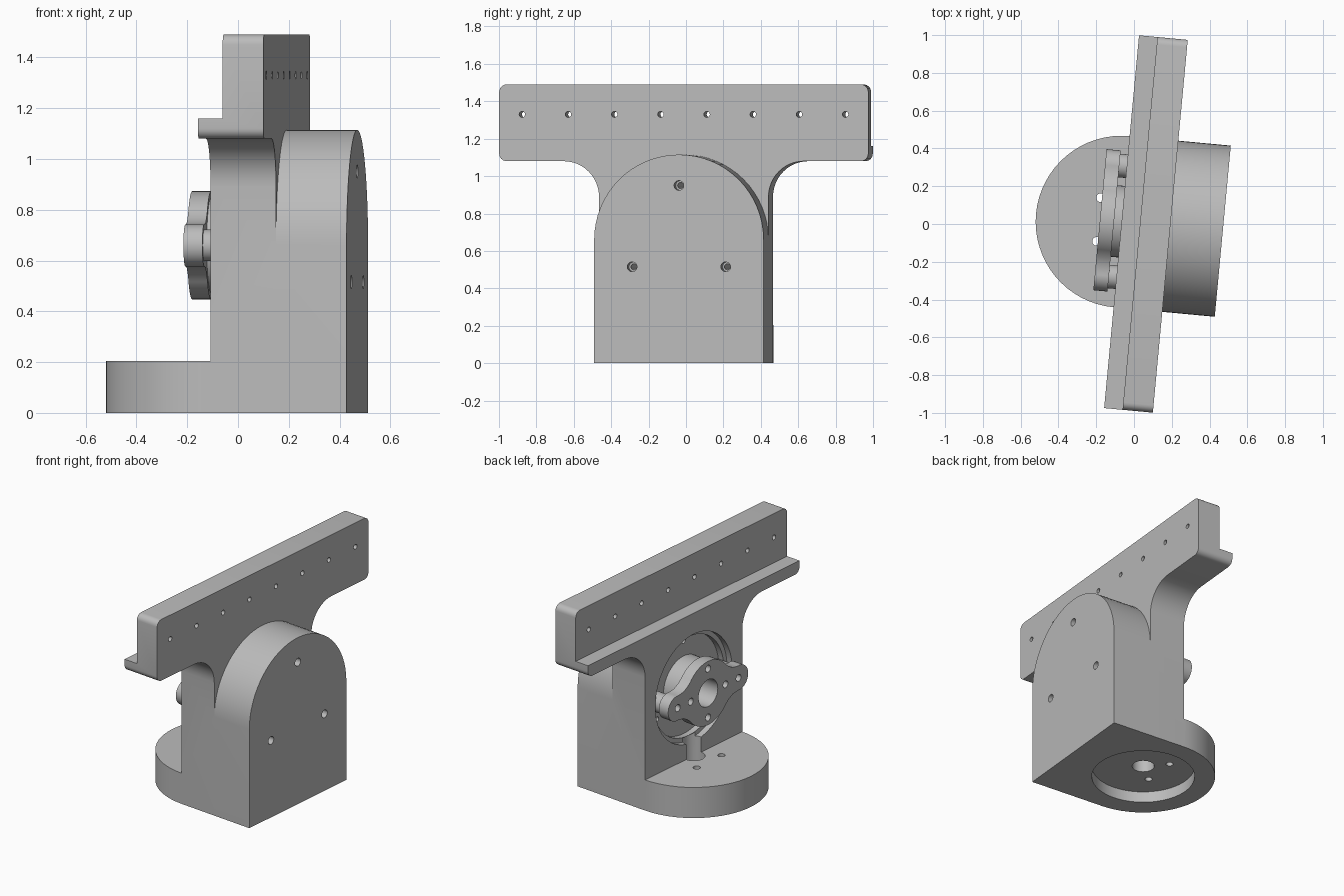
import bpy, bmesh
from math import sin, cos, radians, pi

cube = bpy.data.objects.get("Cube")
if cube:
    bpy.data.objects.remove(cube, do_unlink=True)

grey = bpy.data.materials.new("plain grey")
grey.use_nodes = True
COLOR = (0.5, 0.5, 0.5, 1)
grey.diffuse_color = COLOR
grey.node_tree.nodes["Principled BSDF"].inputs["Base Color"].default_value = COLOR

FACE = -0.066     # mounting wall
MID = 0.193       # rear of the T plate
BACK = 0.472      # rear of the arched block
HALF = 0.455      # half width of the body
AXLE = 0.66       # height of the axle


def arc(cx, cy, r, a0, a1, n=12):
    angles = [radians(a0 + (a1 - a0) * i / n) for i in range(n + 1)]
    return [(cx + r * cos(a), cy + r * sin(a)) for a in angles]


def circle(cx, cy, r, n=48):
    return arc(cx, cy, r, 0, 360, n)[:-1]


def mirrored(half):
    """Close an outline symmetric about its first coordinate."""
    return half + [(-p, q) for p, q in reversed(half)]


def prism(name, outline, axis, a, b):
    """Extrude an outline along x (outline in y,z) or along z (outline in x,y)."""
    bm = bmesh.new()
    put = (lambda p, q, t: (t, p, q)) if axis == "x" else (lambda p, q, t: (p, q, t))
    lo = [bm.verts.new(put(p, q, a)) for p, q in outline]
    hi = [bm.verts.new(put(p, q, b)) for p, q in outline]
    bm.faces.new(lo)
    bm.faces.new(hi)
    n = len(outline)
    for i in range(n):
        j = (i + 1) % n
        bm.faces.new((lo[i], lo[j], hi[j], hi[i]))
    bmesh.ops.recalc_face_normals(bm, faces=bm.faces)
    mesh = bpy.data.meshes.new(name)
    bm.to_mesh(mesh)
    bm.free()
    mesh.materials.append(grey)
    obj = bpy.data.objects.new(name, mesh)
    bpy.context.collection.objects.link(obj)
    return obj


def combine(obj, other, operation):
    mod = obj.modifiers.new("combine", "BOOLEAN")
    mod.operation = operation
    mod.solver = "EXACT"
    mod.object = other
    graph = bpy.context.evaluated_depsgraph_get()
    mesh = bpy.data.meshes.new_from_object(obj.evaluated_get(graph))
    obj.modifiers.clear()
    obj.data = mesh
    bpy.data.objects.remove(other, do_unlink=True)


def drill(obj, p, q, r, axis, a, b, n=20):
    combine(obj, prism("drill", circle(p, q, r, n), axis, a, b), "DIFFERENCE")


# T-shaped plate with filleted neck and rounded bar corners
tee = ([(HALF, 0)] + arc(0.645, 0.89, 0.19, 180, 90)
       + arc(0.951, 1.12, 0.04, -90, 0, 6) + arc(0.951, 1.45, 0.04, 0, 90, 6))
body = prism("bracket_body", mirrored(tee), "x", FACE, MID)

# step that leaves a ledge in front of the bar
step = [(-1.2, 1.16), (1.2, 1.16), (1.2, 1.7), (-1.2, 1.7)]
combine(body, prism("step", step, "x", -0.3, 0.032), "DIFFERENCE")

# arched block behind, half-round foot in front
arch = [(-HALF, 0), (HALF, 0)] + arc(0, AXLE, HALF, 0, 180, 32)
combine(body, prism("arch", arch, "x", MID, BACK), "UNION")
foot = arc(FACE, 0, HALF, 90, 270, 32)
combine(body, prism("foot", foot, "z", 0, 0.205), "UNION")

# stepped round recess for the horn
drill(body, 0, AXLE, 0.36, "x", -0.3, -0.026, 64)
drill(body, 0, AXLE, 0.33, "x", -0.3, 0.014, 64)

# foot: underside pocket, centre hole and screw holes
drill(body, FACE, 0, 0.325, "z", -0.1, 0.075, 64)
drill(body, FACE, 0, 0.07, "z", -0.1, 0.33, 32)
for side in (-1, 1):
    drill(body, FACE - 0.122, side * 0.116, 0.023, "z", -0.1, 0.3)

# row of holes along the bar
for i in range(8):
    drill(body, (i - 3.5) * 0.248, 1.33, 0.016, "x", -0.3, 0.4, 16)

# counterbored bolt holes in the arched face
for a in (90, 210, 330):
    p, q = 0.29 * cos(radians(a)), AXLE + 0.29 * sin(radians(a))
    drill(body, p, q, 0.026, "x", BACK - 0.1, 0.6)
    drill(body, p, q, 0.016, "x", -0.02, 0.6)

# two-eared horn: round hub blending into an ear on each side
top = arc(0, 0, 0.213, 90, 38, 12) + [(0.197, 0.108), (0.23, 0.09)]
ear = arc(0.292, 0, 0.083, 100, 0, 10)
upper = top + ear
right = upper + [(p, -q) for p, q in reversed(upper[1:-1])]
outline = right + [(0, -0.213)] + [(-p, q) for p, q in reversed(right[1:])]
horn = prism("axle_horn", [(p, q + AXLE) for p, q in outline], "x", -0.181, -0.106)
for p, r in ((0, 0.19), (-0.295, 0.0625), (0.295, 0.0625)):
    combine(horn, prism("spacer", circle(p, AXLE, r), "x", -0.11, 0.014), "UNION")
drill(horn, 0, AXLE, 0.09, "x", -0.3, 0.1, 40)
for p, q in ((0.163, 0), (-0.163, 0), (0, 0.163), (0, -0.163), (0.285, 0), (-0.285, 0)):
    drill(horn, p, AXLE + q, 0.023, "x", -0.3, 0.1)

# turn the whole assembly slightly about the vertical
for obj in (body, horn):
    obj.rotation_euler.z = radians(-5.35)
    obj.location.y = 0.006
    bpy.ops.object.select_all(action="DESELECT")
    obj.select_set(True)
    bpy.context.view_layer.objects.active = obj
    bpy.ops.object.shade_smooth_by_angle(angle=pi / 6)
